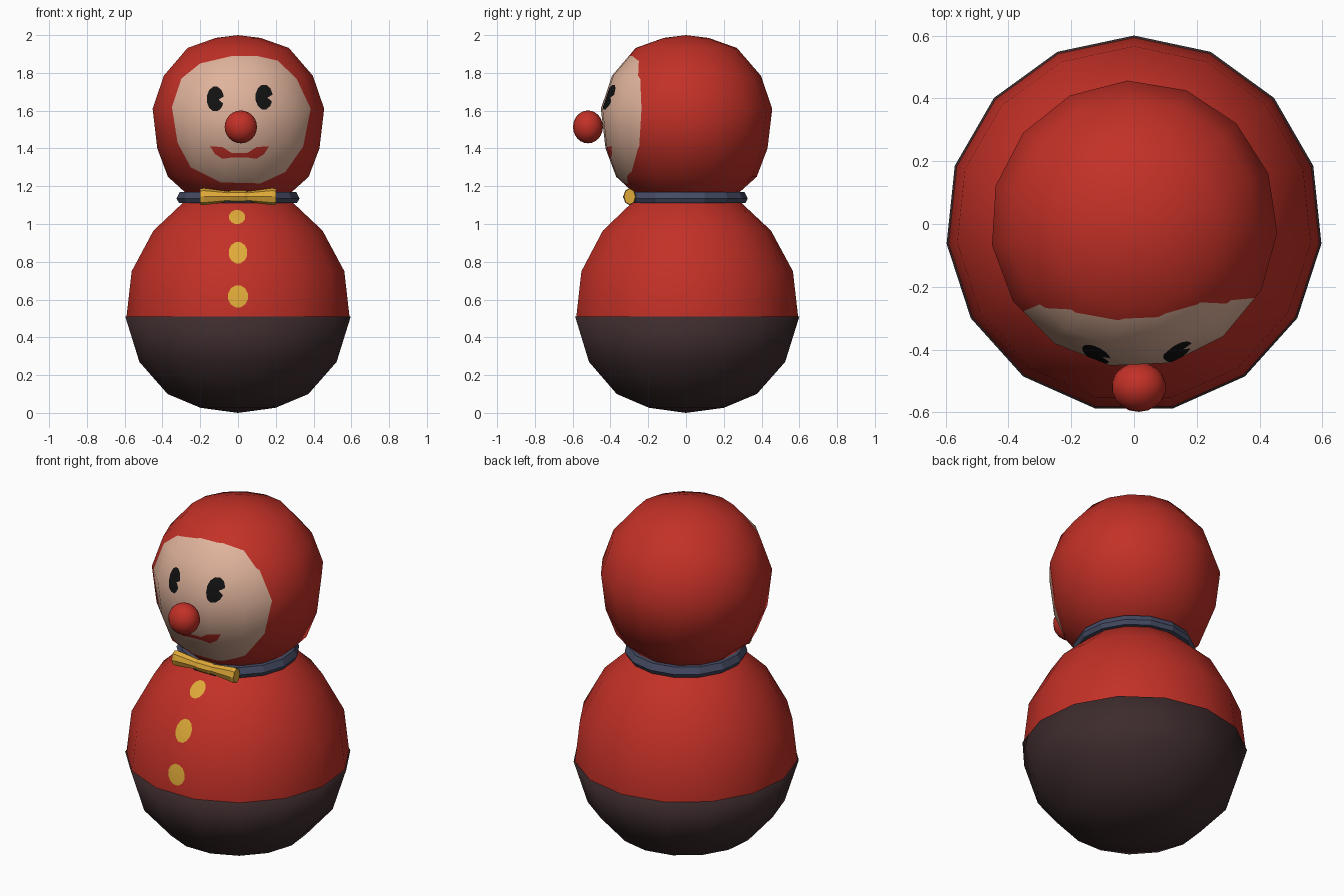
import bpy, bmesh, math
from mathutils import Vector

if "Cube" in bpy.data.objects:
    bpy.data.objects.remove(bpy.data.objects["Cube"])


def material(name, col):
    m = bpy.data.materials.new(name)
    m.diffuse_color = (*col, 1)
    m.use_nodes = True
    m.node_tree.nodes["Principled BSDF"].inputs["Base Color"].default_value = m.diffuse_color
    return m


RED = material("red", (0.54, 0.03, 0.02))
DARK = material("dark brown", (0.046, 0.024, 0.026))
SKIN = material("skin", (0.74, 0.45, 0.33))
BLACK = material("black", (0.006, 0.006, 0.006))
YELLOW = material("yellow", (0.74, 0.40, 0.04))
NAVY = material("navy", (0.058, 0.07, 0.125))


def finish(name, bm, mats, smooth=True, ellipsoid=None):
    """Turn a bmesh into an object; ellipsoid = (centre z, radius, half height) for normals."""
    bmesh.ops.recalc_face_normals(bm, faces=bm.faces)
    for f in bm.faces:
        f.smooth = smooth
    me = bpy.data.meshes.new(name)
    bm.to_mesh(me)
    bm.free()
    for m in mats:
        me.materials.append(m)
    if ellipsoid:
        cz, r, h = ellipsoid
        me.normals_split_custom_set_from_vertices(
            [Vector((v.co.x / r**2, v.co.y / r**2, (v.co.z - cz) / h**2)).normalized()
             for v in me.vertices])
    ob = bpy.data.objects.new(name, me)
    bpy.context.collection.objects.link(ob)
    return ob


def lathe(profile, n=15, turn=0.0, closed=False):
    bm = bmesh.new()
    rings = []
    for r, z in profile:
        angles = [2 * math.pi * i / n + turn for i in range(n)]
        rings.append([bm.verts.new((r * math.sin(a), r * math.cos(a), z)) for a in angles])
    pairs = list(zip(rings, rings[1:]))
    if closed:
        pairs.append((rings[-1], rings[0]))
    for a, b in pairs:
        for i in range(n):
            j = (i + 1) % n
            bm.faces.new((a[i], a[j], b[j], b[i]))
    bmesh.ops.remove_doubles(bm, verts=bm.verts, dist=1e-5)
    bmesh.ops.recalc_face_normals(bm, faces=bm.faces)
    return bm


def paint(bm, poly, slot):
    """Cut a convex x,z outline into the front faces and give it a material slot."""
    pts = [Vector((x, 0, z)) for x, z in poly]
    mid = sum(pts, Vector()) / len(pts)
    x0, x1 = min(p.x for p in pts), max(p.x for p in pts)
    z0, z1 = min(p.z for p in pts), max(p.z for p in pts)
    planes = []

    def inside():
        out = []
        for f in bm.faces:
            c = f.calc_center_median()
            xs = [v.co.x for v in f.verts]
            zs = [v.co.z for v in f.verts]
            if (f.normal.y < -0.02 and c.y < 0 and max(xs) > x0 and min(xs) < x1
                    and max(zs) > z0 and min(zs) < z1
                    and all((c - a).dot(n) > 0 for a, n in planes)):
                out.append(f)
        return out

    for a, b in zip(pts, pts[1:] + pts[:1]):
        d = b - a
        n = Vector((-d.z, 0, d.x)).normalized()
        if (mid - a).dot(n) < 0:
            n.negate()
        faces = inside()
        geom = faces + list({e for f in faces for e in f.edges}) + list({v for f in faces for v in f.verts})
        bmesh.ops.bisect_plane(bm, geom=geom, dist=1e-5, plane_co=a, plane_no=n)
        bm.normal_update()
        planes.append((a, n))
    for f in inside():
        f.material_index = slot


def oval(x, z, rx, rz, n=12):
    return [(x + rx * math.cos(2 * math.pi * (i + .5) / n),
             z + rz * math.sin(2 * math.pi * (i + .5) / n)) for i in range(n)]


# weighted rounded base
bm = lathe([(0, 0), (0.2, 0.027), (0.375, 0.1), (0.525, 0.27), (0.6, 0.51), (0.59, 0.512)])
ob = finish("base", bm, [DARK])

# red body with painted buttons
bm = lathe([(0.594, 0.505), (0.566, 0.75), (0.45, 0.965), (0.29, 1.115), (0.24, 1.15), (0, 1.15)])
for x, z, rx, rz in [(-.005, 1.037, .044, .038), (0, .848, .05, .058), (0, .617, .054, .06)]:
    paint(bm, oval(x, z, rx, rz), 1)
finish("body", bm, [RED, YELLOW], ellipsoid=(0.48, 0.6, 0.73))

# hooded head with painted face
bm = lathe([(0, 2.0), (0.12, 1.985), (0.27, 1.932), (0.397, 1.785), (0.457, 1.61),
            (0.432, 1.4), (0.375, 1.25), (0.28, 1.165), (0.22, 1.14), (0, 1.13)],
           turn=math.radians(-2.5))
paint(bm, [(-.2, 1.85), (-.03, 1.89), (.1, 1.89), (.21, 1.865), (.31, 1.77), (.385, 1.61),
           (.345, 1.41), (.25, 1.275), (.12, 1.215), (-.09, 1.22), (-.25, 1.3),
           (-.32, 1.43), (-.35, 1.62), (-.3, 1.77)], 1)
# eyes with wedge highlights
for x, z in [(-.12, 1.662), (.138, 1.672)]:
    paint(bm, oval(x, z, .046, .067), 2)
    paint(bm, [(x + .018, z - .003), (x + .05, z + .016), (x + .05, z - .032)], 1)
# mouth
for s in (-1, 1):
    paint(bm, [(.008 + s * x, z) for x, z in
               [(.04, 1.375), (.09, 1.407), (.156, 1.412), (.13, 1.37), (.09, 1.345), (.04, 1.352)]], 0)
paint(bm, [(-.034, 1.375), (.05, 1.375), (.05, 1.352), (-.034, 1.352)], 0)
finish("head", bm, [RED, SKIN, BLACK], ellipsoid=(1.57, 0.455, 0.43))

# nose
bm = bmesh.new()
bmesh.ops.create_uvsphere(bm, u_segments=18, v_segments=12, radius=0.087)
bmesh.ops.scale(bm, vec=(1, 0.91, 1), verts=bm.verts)
bmesh.ops.translate(bm, vec=(0.015, -0.519, 1.514), verts=bm.verts)
finish("nose", bm, [RED])

# neck collar
bm = lathe([(0.27, 1.112), (0.315, 1.112), (0.327, 1.135), (0.31, 1.17), (0.27, 1.17)], closed=True)
finish("collar", bm, [NAVY], smooth=False)

# bow tie lofted along x
bm = bmesh.new()
rings = []
for x, ry, rz in [(-.2, .03, .042), (-.18, .034, .045), (-.05, .03, .028), (-.035, .036, .032),
                  (.035, .036, .032), (.05, .03, .028), (.18, .034, .045), (.2, .03, .042)]:
    rings.append([bm.verts.new((x, -.298 + ry * math.cos(k * math.pi / 4),
                                1.145 + rz * math.sin(k * math.pi / 4))) for k in range(8)])
for a, b in zip(rings, rings[1:]):
    for i in range(8):
        bm.faces.new((a[i], a[i - 1], b[i - 1], b[i]))
bm.faces.new(rings[0])
bm.faces.new(rings[-1])
finish("bow_tie", bm, [YELLOW], smooth=False)
